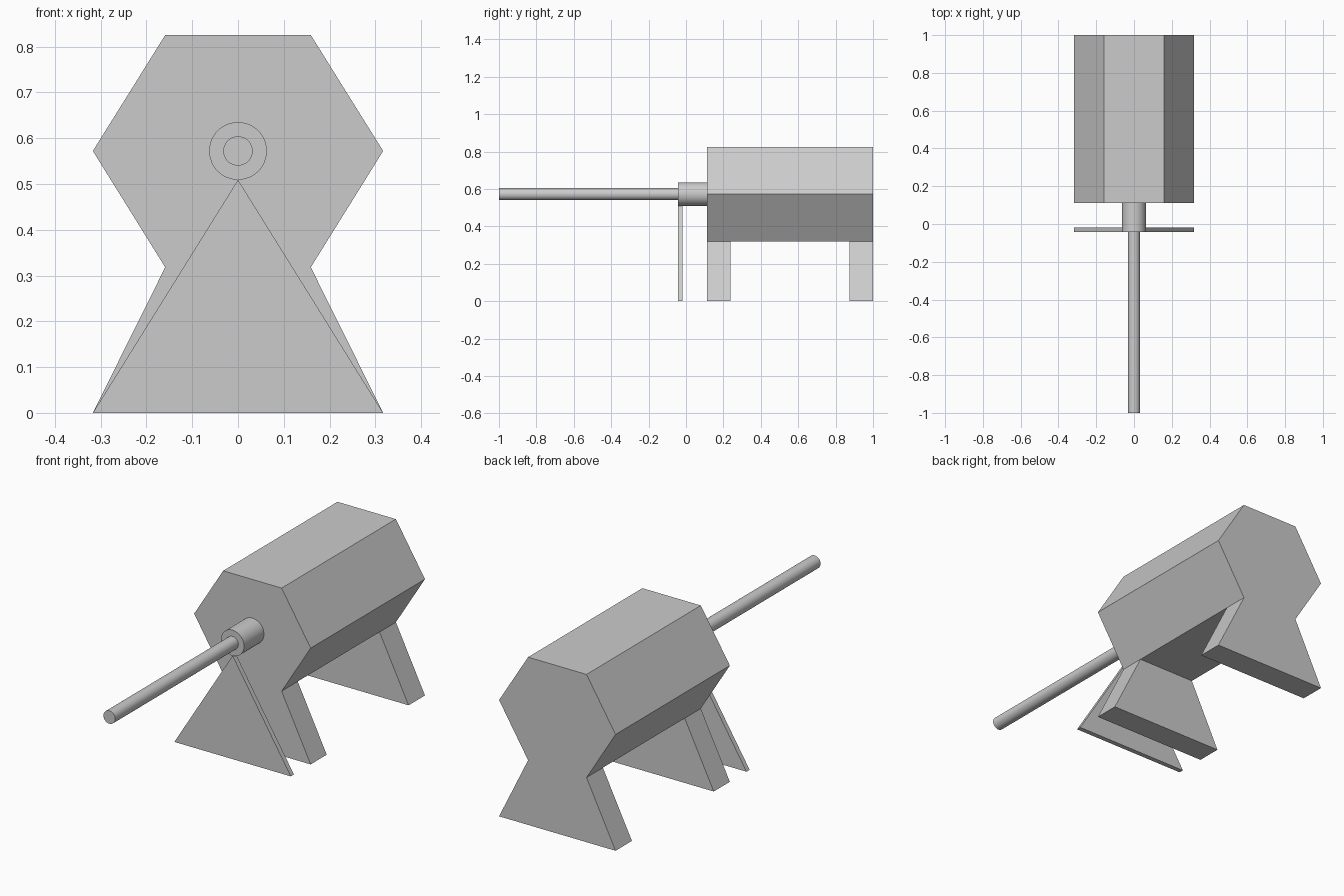
import bpy, bmesh, math

if "Cube" in bpy.data.objects:
    bpy.data.objects.remove(bpy.data.objects["Cube"])

AXIS_Z = 0.572


def prism(name, profile, y0, y1):
    """Extrude an x-z profile along y."""
    bm = bmesh.new()
    face = bm.faces.new([bm.verts.new((x, y0, z)) for x, z in profile])
    ext = bmesh.ops.extrude_face_region(bm, geom=[face])
    verts = [g for g in ext["geom"] if isinstance(g, bmesh.types.BMVert)]
    bmesh.ops.translate(bm, verts=verts, vec=(0, y1 - y0, 0))
    bmesh.ops.recalc_face_normals(bm, faces=bm.faces)
    mesh = bpy.data.meshes.new(name)
    bm.to_mesh(mesh)
    bm.free()
    obj = bpy.data.objects.new(name, mesh)
    bpy.context.collection.objects.link(obj)
    return obj


def rod(name, radius, y0, y1):
    """Smooth cylinder along y on the common axis."""
    bpy.ops.mesh.primitive_cylinder_add(
        vertices=48, radius=radius, depth=y1 - y0,
        location=(0, (y0 + y1) / 2, AXIS_Z), rotation=(math.pi / 2, 0, 0))
    obj = bpy.context.object
    obj.name = name
    bpy.ops.object.shade_smooth_by_angle(angle=math.radians(30))
    return obj


# Hexagonal body
prism("hexagonal_body",
      [(-0.159, 0.318), (0.159, 0.318), (0.317, AXIS_Z),
       (0.159, 0.825), (-0.159, 0.825), (-0.317, AXIS_Z)], 0.112, 1.0)

# Flared feet under both ends of the body
for name, y0, y1 in (("front_foot", 0.112, 0.237), ("rear_foot", 0.873, 1.0)):
    prism(name, [(-0.317, 0), (0.317, 0), (0.159, 0.318), (-0.159, 0.318)], y0, y1)

# Thin triangular stand under the collar
prism("triangular_stand", [(-0.317, 0), (0.317, 0), (0, 0.509)], -0.042, -0.018)

# Collar and long shaft
rod("collar", 0.063, -0.043, 0.112)
rod("shaft", 0.032, -1.0, -0.043)
